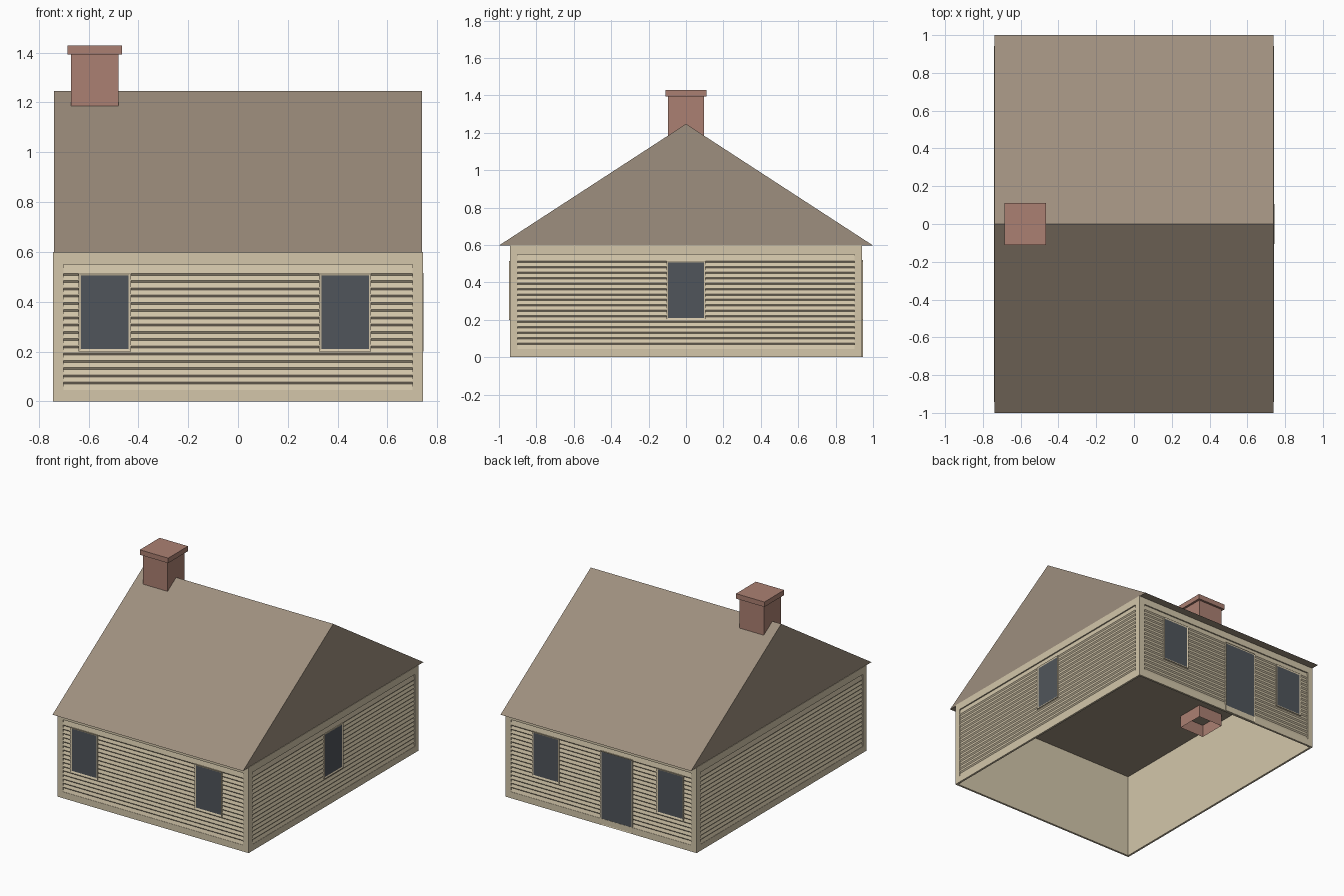
import bpy
import bmesh
from math import radians
from mathutils import Matrix

cube = bpy.data.objects.get("Cube")
if cube:
    bpy.data.objects.remove(cube)


def material(name, rgb):
    # Colours are given as sRGB bytes and stored as linear values
    lin = [((c / 255 + 0.055) / 1.055) ** 2.4 for c in rgb] + [1]
    m = bpy.data.materials.new(name)
    m.use_nodes = True
    m.diffuse_color = lin
    m.node_tree.nodes["Principled BSDF"].inputs["Base Color"].default_value = lin
    return m


CREAM = material("cream siding", (211, 198, 170))
BROWN = material("brown roof", (158, 143, 126))
BRICK = material("red brick", (171, 128, 114))
GLASS = material("dark glass", (80, 85, 91))


def add_box(bm, lo, hi):
    size = [b - a for a, b in zip(lo, hi)]
    mid = [(a + b) / 2 for a, b in zip(lo, hi)]
    mat = Matrix.Translation(mid) @ Matrix.Diagonal((*size, 1))
    return bmesh.ops.create_cube(bm, size=1, matrix=mat)["verts"]


def add_prism(bm, profile, half):
    # Extrude a closed (y, z) profile along x
    face = bm.faces.new([bm.verts.new((-half, y, z)) for y, z in profile])
    ext = bmesh.ops.extrude_face_region(bm, geom=[face])["geom"]
    moved = [v for v in ext if isinstance(v, bmesh.types.BMVert)]
    bmesh.ops.translate(bm, verts=moved, vec=(2 * half, 0, 0))


def finish(bm, name, mats, angle=0, recalc=True):
    if recalc:
        bmesh.ops.recalc_face_normals(bm, faces=bm.faces)
    bmesh.ops.rotate(bm, verts=bm.verts, matrix=Matrix.Rotation(radians(angle), 3, "Z"))
    mesh = bpy.data.meshes.new(name)
    bm.to_mesh(mesh)
    bm.free()
    for m in mats:
        mesh.materials.append(m)
    obj = bpy.data.objects.new(name, mesh)
    bpy.context.collection.objects.link(obj)
    return obj


HALF_X, HALF_Y, EAVE = 0.742, 0.942, 0.6
TRIM, THICK = 0.042, 0.014
LOW, HIGH = 0.045, 0.55


def wall(name, half, dist, angle):
    # Trim boards around a slightly recessed field of lapped siding
    bm = bmesh.new()
    out, back = -dist, -dist + THICK
    for s in (-1, 1):
        a, b = sorted((s * half, s * (half - TRIM)))
        add_box(bm, (a, out, 0), (b, back, EAVE))
    inner = half - TRIM
    add_box(bm, (-inner, out, 0), (inner, back, LOW))
    add_box(bm, (-inner, out, HIGH), (inner, back, EAVE))
    deep, proud = out + 0.009, out + 0.002
    profile = [(back, LOW), (proud, LOW)]
    for i in range(16):
        z = 0.073 + i * 0.0291
        profile += [(deep, z - 0.004), (proud, z + 0.004)]
    profile += [(deep, HIGH), (back, HIGH)]
    add_prism(bm, profile, inner)
    finish(bm, name, [CREAM], angle)


def opening(name, centre, width, z0, z1, dist, angle, border=0.014):
    # Framed plate whose outer face is inset to form the pane
    bm = bmesh.new()
    add_box(bm, (centre - width / 2, -dist - 0.003, z0),
            (centre + width / 2, -dist + 0.011, z1))
    bm.normal_update()
    pane = min(bm.faces, key=lambda f: f.normal.y)
    bmesh.ops.inset_individual(bm, faces=[pane], thickness=border, depth=-0.004)
    pane.material_index = 1
    finish(bm, name, [CREAM, GLASS], angle, recalc=False)


# Walls
wall("front_wall", HALF_X, HALF_Y, 0)
wall("left_wall", HALF_Y, HALF_X, 90)
wall("back_wall", HALF_X, HALF_Y, 180)
wall("right_wall", HALF_Y, HALF_X, 270)

# Windows and door
for side, x in (("right", -0.535), ("left", 0.43)):
    opening("front_window_" + side, x, 0.21, 0.2, 0.515, HALF_Y, 0)
    opening("back_window_" + side, -x, 0.21, 0.2, 0.515, HALF_Y, 180)
opening("left_window", 0, 0.21, 0.2, 0.515, HALF_X, 90)
opening("back_door", 0.12, 0.25, 0.002, 0.52, HALF_Y, 180, 0.01)

# Solid gable roof
bm = bmesh.new()
add_prism(bm, [(-1, 0.597), (1, 0.597), (0, 1.247)], 0.739)
finish(bm, "roof", [BROWN])

# Chimney shaft, open below, with a wider cap
bm = bmesh.new()
add_box(bm, (-0.67, -0.095, 0.51), (-0.48, 0.095, 1.4))
bm.normal_update()
bmesh.ops.delete(bm, geom=[min(bm.faces, key=lambda f: f.normal.z)], context="FACES")
finish(bm, "chimney_shaft", [BRICK], recalc=False)
bm = bmesh.new()
add_box(bm, (-0.685, -0.11, 1.393), (-0.465, 0.11, 1.428))
finish(bm, "chimney_cap", [BRICK])
